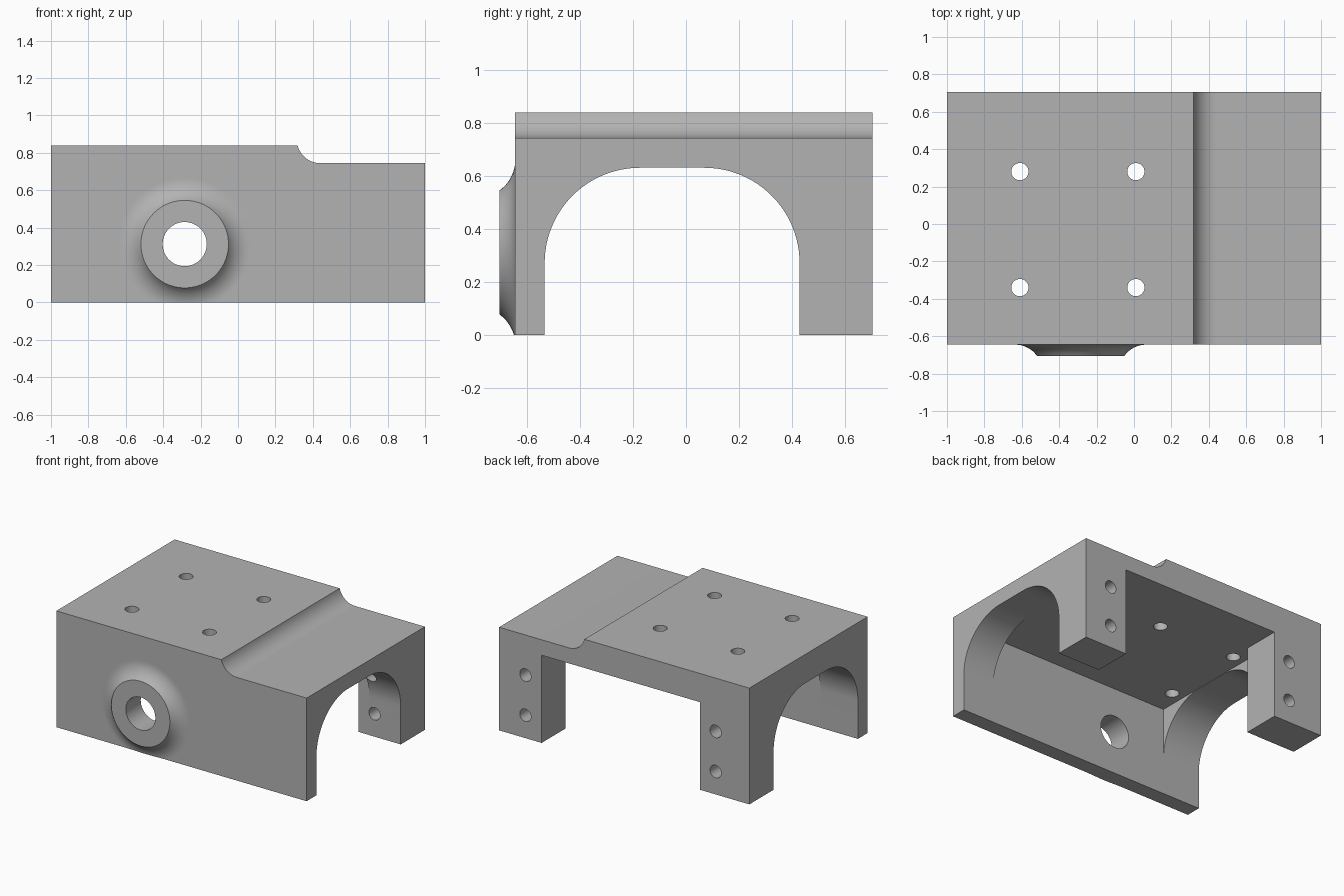
import bpy, bmesh, math
from mathutils import Matrix, Vector

if "Cube" in bpy.data.objects:
    bpy.data.objects.remove(bpy.data.objects["Cube"], do_unlink=True)

GREY = (0.45, 0.45, 0.45, 1.0)
mat = bpy.data.materials.new("plain grey")
mat.use_nodes = True
mat.diffuse_color = GREY
bsdf = next(n for n in mat.node_tree.nodes if n.type == 'BSDF_PRINCIPLED')
bsdf.inputs["Base Color"].default_value = GREY


def finish(name, bm):
    bmesh.ops.recalc_face_normals(bm, faces=bm.faces[:])
    mesh = bpy.data.meshes.new(name)
    bm.to_mesh(mesh)
    bm.free()
    mesh.materials.append(mat)
    obj = bpy.data.objects.new(name, mesh)
    bpy.context.collection.objects.link(obj)
    return obj


def prism(name, points, offset):
    """Close a flat outline of 3D points and extrude it by offset."""
    bm = bmesh.new()
    face = bm.faces.new([bm.verts.new(p) for p in points])
    ext = bmesh.ops.extrude_face_region(bm, geom=[face])
    bmesh.ops.translate(bm, vec=offset, verts=[v for v in ext["geom"] if isinstance(v, bmesh.types.BMVert)])
    return finish(name, bm)


def box(name, lo, hi):
    outline = [(lo[0], lo[1], lo[2]), (hi[0], lo[1], lo[2]), (hi[0], hi[1], lo[2]), (lo[0], hi[1], lo[2])]
    return prism(name, outline, (0, 0, hi[2] - lo[2]))


def drill(name, centre, radius, depth, axis):
    bm = bmesh.new()
    turn = Matrix.Rotation(math.pi / 2, 4, 'X') if axis == 'Y' else Matrix()
    bmesh.ops.create_cone(bm, cap_ends=True, segments=48, radius1=radius, radius2=radius,
                          depth=depth, matrix=Matrix.Translation(centre) @ turn)
    return finish(name, bm)


def arc(cx, cy, r, start, end, steps):
    angles = [math.radians(start + (end - start) * i / steps) for i in range(steps + 1)]
    return [(cx + r * math.cos(a), cy + r * math.sin(a)) for a in angles]


def cut(target, cutters):
    bpy.context.view_layer.objects.active = target
    for cutter in cutters:
        mod = target.modifiers.new("cut", 'BOOLEAN')
        mod.operation = 'DIFFERENCE'
        mod.solver = 'EXACT'
        mod.object = cutter
        bpy.ops.object.modifier_apply(modifier=mod.name)


FRONT, BACK, TOP, LOW = -0.645, 0.705, 0.84, 0.745
INNER_FRONT, INNER_BACK, CEILING = -0.535, 0.43, 0.634

# Body: side profile with a concave step, extruded front to back
R = 0.125
step_start = math.degrees(math.asin((LOW + R - TOP) / R))
step = arc(0.44, LOW + R, R, 180 + step_start, 270, 14)
outline = [(-1, 0), (-1, TOP)] + step + [(1, LOW), (1, 0)]
body = prism("housing_body", [(x, FRONT, z) for x, z in outline], (0, BACK - FRONT, 0))

# Pocket between the end ribs, and the opening between the back legs
pocket = box("pocket_cutter", (-0.70, INNER_FRONT, -0.2), (0.75, INNER_BACK, CEILING))
opening = box("opening_cutter", (-0.605, 0.2, -0.2), (0.66, 0.9, CEILING - 0.001))

# Arched passage through both ends
A = 0.36
y0, y1, zt = INNER_FRONT + 0.001, INNER_BACK - 0.001, CEILING - 0.002
arch = ([(y1, -0.2)] + arc(y1 - A, zt - A, A, 0, 90, 24)
        + arc(y0 + A, zt - A, A, 90, 180, 24) + [(y0, -0.2)])
passage = prism("arch_cutter", [(-1.2, y, z) for y, z in arch], (2.4, 0, 0))

# Mounting holes in the top and in the back legs
holes = [drill("top_hole_cutter", (x, y, 0.75), 0.046, 0.5, 'Z')
         for x in (-0.61, 0.01) for y in (-0.34, 0.28)]
holes += [drill("leg_hole_cutter", (x, 0.5, z), 0.045, 0.6, 'Y')
          for x in (-0.73, 0.79) for z in (0.165, 0.455)]

# Flared boss on the front, turned around its axis and trimmed level with the base
BX, BZ, FACE = -0.285, 0.312, -0.705
bore = drill("bore_cutter", (BX, -0.6, BZ), 0.118, 0.4, 'Y')
F, flare_r = 0.142, 0.35
tilt = math.degrees(math.acos((F - (FRONT - FACE)) / F))
flare = arc(flare_r, FRONT - F, F, 90 + tilt, 90, 12)
profile = [(0, FACE)] + flare + [(flare_r, FRONT + 0.02), (0, FRONT + 0.02)]
bm = bmesh.new()
verts = [bm.verts.new((BX + r, y, BZ)) for r, y in profile]
edges = [bm.edges.new(pair) for pair in zip(verts, verts[1:])]
bmesh.ops.spin(bm, geom=verts + edges, cent=(BX, 0, BZ), axis=(0, 1, 0), angle=math.tau, steps=72)
bmesh.ops.remove_doubles(bm, verts=bm.verts[:], dist=0.0002)
trim = bmesh.ops.bisect_plane(bm, geom=bm.verts[:] + bm.edges[:] + bm.faces[:], plane_co=Vector(),
                              plane_no=(0, 0, -1), clear_outer=True)
rim = [e for e in trim["geom_cut"] if isinstance(e, bmesh.types.BMEdge)]
bmesh.ops.holes_fill(bm, edges=rim)
boss = finish("front_boss", bm)

cut(body, [pocket, opening, passage, bore] + holes)
cut(boss, [bore])

for cutter in [pocket, opening, passage, bore] + holes:
    bpy.data.objects.remove(cutter, do_unlink=True)

# Smooth curves, sharp edges
for obj in (body, boss):
    bpy.ops.object.select_all(action='DESELECT')
    obj.select_set(True)
    bpy.context.view_layer.objects.active = obj
    bpy.ops.object.shade_smooth_by_angle(angle=math.radians(30))
